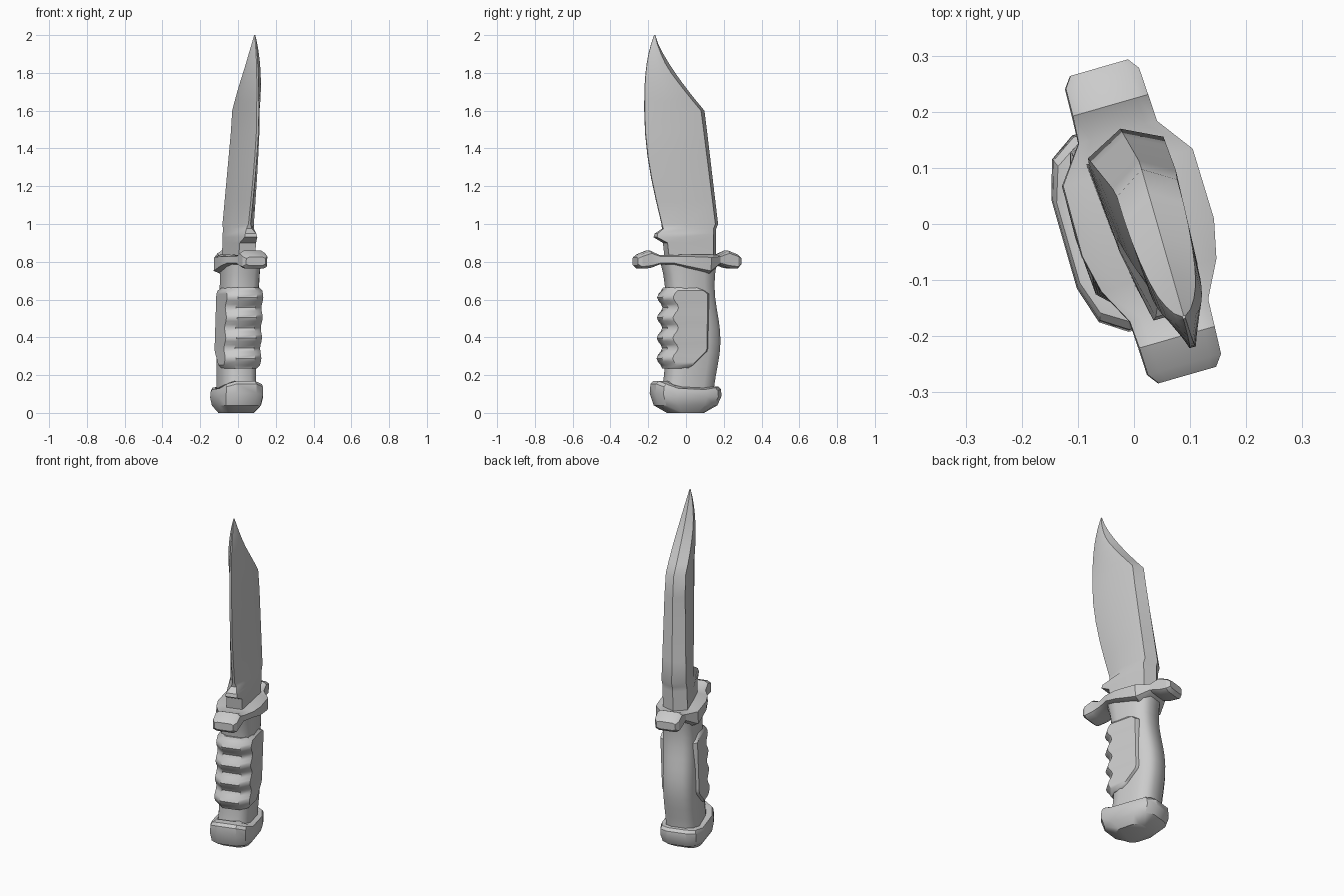
import bpy, bmesh, math
from math import pi, sin, cos

cube = bpy.data.objects.get("Cube")
if cube:
    bpy.data.objects.remove(cube, do_unlink=True)

GREY = (0.6, 0.6, 0.6, 1)
plain_grey = bpy.data.materials.new("plain_grey")
plain_grey.use_nodes = True
plain_grey.diffuse_color = GREY
plain_grey.node_tree.nodes["Principled BSDF"].inputs["Base Color"].default_value = GREY

TURN = math.radians(16)


def mix(start, end, t):
    return start + (end - start) * t


def steps(count):
    return [i / count for i in range(count + 1)]


def place(u, w, z):
    """u runs from edge to spine, w across the thickness; the knife leans and is turned."""
    w += mix(-0.01, 0.04, min(z / 1.5, 1))
    return (w * cos(TURN) - u * sin(TURN), u * cos(TURN) + w * sin(TURN), z)


def rounded(count, power):
    """Unit outline between an ellipse and a box."""
    def bulge(value):
        return math.copysign(abs(value) ** power, value)
    angles = [2 * pi * (i + 0.5) / count for i in range(count)]
    return [(bulge(cos(a)), bulge(sin(a))) for a in angles]


def mirrored(half, z):
    """Close a half outline of (u, w) points at one height by mirroring it across w."""
    other = [(u, -w) for u, w in reversed(half) if w]
    return [(u, w, z) for u, w in half + other]


def loft(name, rings, angle):
    bm = bmesh.new()
    loops = [[bm.verts.new(place(*point)) for point in ring] for ring in rings]
    for low, high in zip(loops, loops[1:]):
        for i in range(len(low)):
            bm.faces.new((low[i - 1], low[i], high[i], high[i - 1]))
    bm.faces.new(loops[0])
    bm.faces.new(loops[-1])
    bmesh.ops.recalc_face_normals(bm, faces=bm.faces)
    mesh = bpy.data.meshes.new(name)
    bm.to_mesh(mesh)
    bm.free()
    mesh.materials.append(plain_grey)
    obj = bpy.data.objects.new(name, mesh)
    bpy.context.collection.objects.link(obj)
    bpy.ops.object.select_all(action='DESELECT')
    obj.select_set(True)
    bpy.context.view_layer.objects.active = obj
    bpy.ops.object.shade_smooth_by_angle(angle=math.radians(angle))


# Blade: squared base with a spur, curved body, then the clipped point
def blade_ring(z, edge, spine, thick, blunt):
    depth = spine - edge
    half = [(edge, blunt),
            (mix(edge, spine, 0.4), max(blunt, 0.85 * thick)),
            (spine - min(0.035, depth / 4), thick),
            (spine, 0)]
    return mirrored(half, z)


blade = [blade_ring(z, edge, 0.16, 0.07, blunt) for z, edge, blunt in (
    (0.82, -0.11, 0.045), (0.9, -0.12, 0.045), (0.93, -0.175, 0.035),
    (0.95, -0.17, 0.03), (0.975, -0.135, 0.015))]
for t in steps(5):
    blade.append(blade_ring(mix(1, 1.6, t), -0.14 - 0.1 * sin(t * pi / 2),
                            mix(0.17, 0.09, t), mix(0.07, 0.056, t), 0.006))
for t in steps(8)[1:]:
    blade.append(blade_ring(mix(1.6, 2, t), mix(-0.24, -0.187, t ** 3),
                            mix(-0.181, 0.09, (1 - t) ** 1.3),
                            mix(0.056, 0.003, t * t), mix(0.006, 0.002, t)))
loft("blade", blade, 32)


# Handle core: bulging back, front flared at both ends
def handle_ring(t):
    z = mix(0.08, 0.79, t)
    front = -0.105 - 0.03 * abs(2 * t - 1) ** 4
    back = 0.162 + 0.018 * cos((z - 0.38) * pi / 0.3)
    return [(mix(front, back, (u + 1) / 2), 0.094 * w, z) for u, w in rounded(12, 0.6)]


loft("handle", [handle_ring(t) for t in steps(12)], 40)


# Finger grip: four scallops wrap the front, with a slanted plate on each side
def grip_ring(t):
    front = -0.132 + 0.015 * cos(8 * pi * t)
    back = min(0.45 * t, 0.1, 0.04 + 0.9 * (1 - t))
    thick = 0.106 if 0 < t < 1 else 0.09
    half = [(front, thick / 2), (front + 0.045, 0.94 * thick),
            (back - 0.015, thick), (back, 0.8 * thick)]
    return mirrored(half, mix(0.235, 0.665, t))


loft("finger_grip", [grip_ring(t) for t in steps(24)], 40)


# Pommel: the rim climbs towards the front and a little towards the back
def pommel_ring(z, size, lift):
    ring = []
    for u, w in rounded(12, 0.6):
        climb = lift * u * u * (0.05 if u < 0 else 0.02)
        ring.append((0.186 * size * u, 0.125 * size ** 0.5 * w, z + climb))
    return ring


loft("pommel", [pommel_ring(*ring) for ring in (
    (0, 0.5, 0), (0.04, 0.88, 0), (0.08, 1, 0.5),
    (0.105, 0.98, 1), (0.12, 0.9, 1), (0.122, 0.7, 1))], 32)


# Guard: matching lugs at both ends of a bar that is deepest behind the middle
def guard_ring(u, low, high, thick):
    return [(u, thick * w, mix(low, high, (v + 1) / 2)) for w, v in rounded(8, 0.4)]


lug = [(0.285, 0.78, 0.825, 0.055), (0.265, 0.762, 0.84, 0.07),
       (0.215, 0.765, 0.86, 0.072), (0.165, 0.785, 0.836, 0.075)]
bar = [(-0.1, 0.785, 0.836, 0.11), (-0.03, 0.765, 0.84, 0.126), (0.1, 0.735, 0.84, 0.124)]
sections = [(-u, *rest) for u, *rest in lug] + bar + lug[::-1]
loft("guard", [guard_ring(*section) for section in sections], 32)
